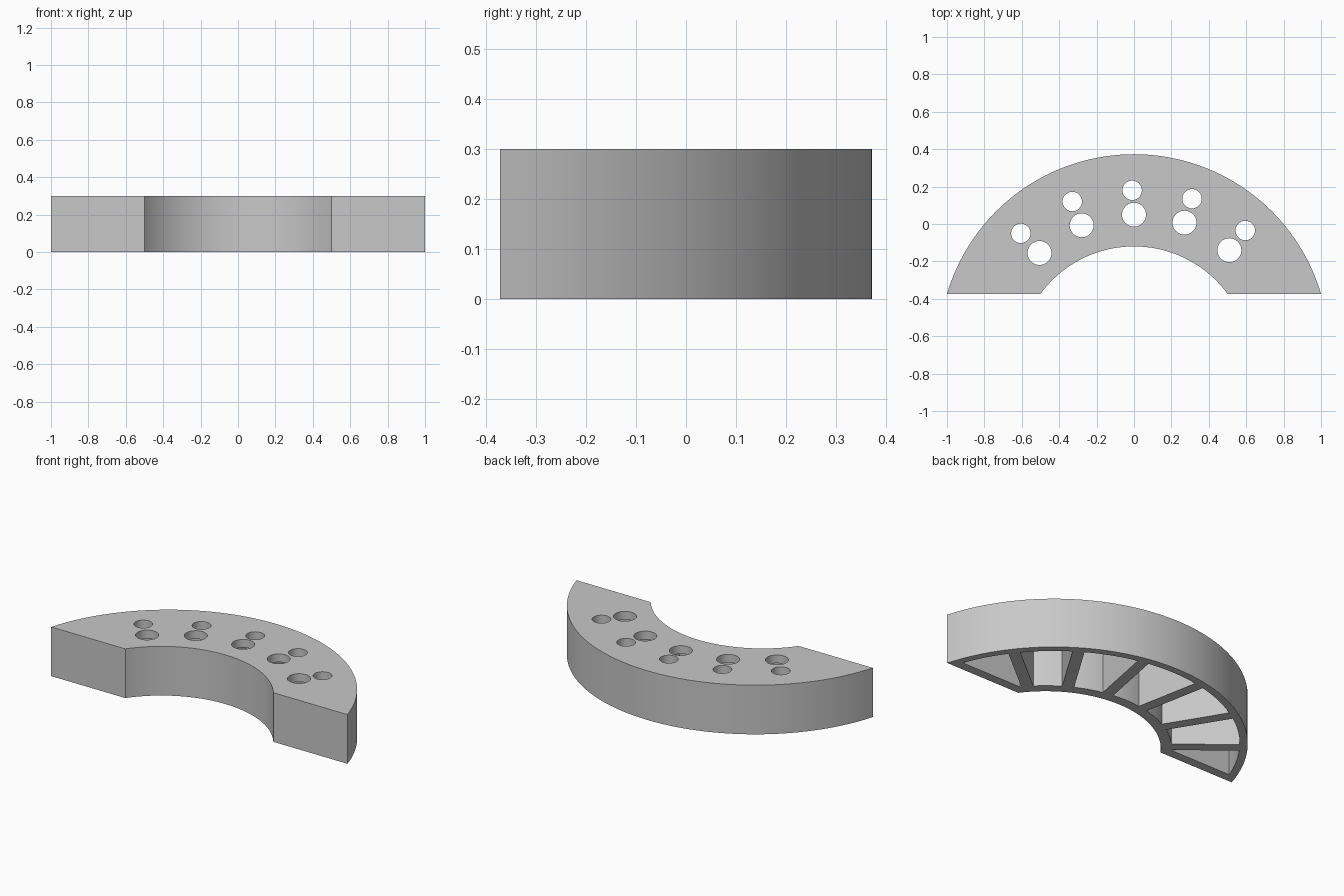
import bpy, bmesh, math
from mathutils import Vector

cube = bpy.data.objects.get("Cube")
if cube:
    bpy.data.objects.remove(cube, do_unlink=True)

HEIGHT, PLATE = 0.30, 0.05          # overall height, top plate thickness
FRONT = -0.373                      # y of the straight front edge
OUTER = (Vector((0, -0.67)), 1.043)
INNER = (Vector((0, -0.74)), 0.62)
OUTER_WALL, INNER_WALL, FRONT_WALL, RIB = 0.043, 0.06, 0.055, 0.065
HUB = Vector((0, -0.70))            # ribs radiate from here

grey = bpy.data.materials.new("plain_grey")
grey.use_nodes = True
color = (0.58, 0.58, 0.58, 1)
grey.diffuse_color = color
grey.node_tree.nodes["Principled BSDF"].inputs["Base Color"].default_value = color


def meet(line, circle):
    """Angle on the circle where a line (point, direction) leaves it."""
    p, d = line
    c, r = circle
    q = p - c
    b = q.dot(d)
    hit = q + d * (-b + math.sqrt(b * b - q.dot(q) + r * r))
    return math.atan2(hit.y, hit.x)


def arc(circle, a, b, n):
    c, r = circle
    return [c + r * Vector((math.cos(t), math.sin(t)))
            for t in (a + (b - a) * i / n for i in range(n + 1))]


def band(start, end, outer, inner, n):
    """Outline between two circles, closed off by two lines."""
    return (arc(outer, meet(start, outer), meet(end, outer), n)
            + arc(inner, meet(end, inner), meet(start, inner), n))


def prism(name, outlines, z0, z1):
    bm = bmesh.new()
    for pts in outlines:
        face = bm.faces.new([bm.verts.new((p.x, p.y, z0)) for p in pts])
        top = bmesh.ops.extrude_face_region(bm, geom=[face])["geom"]
        bmesh.ops.translate(bm, vec=(0, 0, z1 - z0),
                            verts=[v for v in top if isinstance(v, bmesh.types.BMVert)])
    bmesh.ops.recalc_face_normals(bm, faces=bm.faces)
    mesh = bpy.data.meshes.new(name)
    bm.to_mesh(mesh)
    bm.free()
    mesh.materials.append(grey)
    obj = bpy.data.objects.new(name, mesh)
    bpy.context.collection.objects.link(obj)
    return obj


def cut(target, cutter):
    cutter.hide_render = True
    mod = target.modifiers.new(cutter.name, 'BOOLEAN')
    mod.operation, mod.solver, mod.object = 'DIFFERENCE', 'EXACT', cutter
    bpy.context.view_layer.objects.active = target
    bpy.ops.object.modifier_apply(modifier=mod.name)
    bpy.data.objects.remove(cutter, do_unlink=True)


def front_line(y, side):
    return Vector((0, y)), Vector((side, 0))


def rib_line(degrees, side):
    """One face of a rib, offset sideways from its centre line."""
    d = Vector((math.cos(math.radians(degrees)), math.sin(math.radians(degrees))))
    return HUB + Vector((-d.y, d.x)) * side * RIB / 2, d


# Curved body
body = prism("arched_body", [band(front_line(FRONT, 1), front_line(FRONT, -1),
                                  OUTER, INNER, 72)], 0, HEIGHT)

# Pockets open below, leaving walls and radial ribs
ribs = [39, 58.5, 79, 101, 121.5, 141]
starts = [front_line(FRONT + FRONT_WALL, 1)] + [rib_line(a, 1) for a in ribs]
ends = [rib_line(a, -1) for a in ribs] + [front_line(FRONT + FRONT_WALL, -1)]
pocket_outer = (OUTER[0], OUTER[1] - OUTER_WALL)
pocket_inner = (INNER[0], INNER[1] + INNER_WALL)
pockets = [band(s, e, pocket_outer, pocket_inner, 10) for s, e in zip(starts, ends)]
cut(body, prism("pocket_cutter", pockets, -0.1, HEIGHT - PLATE))

# Pairs of round holes through the top plate
large = [(-0.505, -0.155), (-0.28, -0.007), (0, 0.05), (0.27, 0.007), (0.51, -0.14)]
small = [(-0.605, -0.05), (-0.33, 0.12), (-0.01, 0.18), (0.31, 0.135), (0.595, -0.035)]
holes = [arc((Vector(c), r), 0, math.tau * 31 / 32, 31)
         for group, r in ((large, 0.064), (small, 0.052)) for c in group]
cut(body, prism("hole_cutter", holes, HEIGHT - PLATE - 0.05, HEIGHT + 0.1))

# Smooth curves, sharp edges
bpy.ops.object.select_all(action='DESELECT')
body.select_set(True)
bpy.context.view_layer.objects.active = body
bpy.ops.object.shade_smooth_by_angle(angle=math.radians(30))
